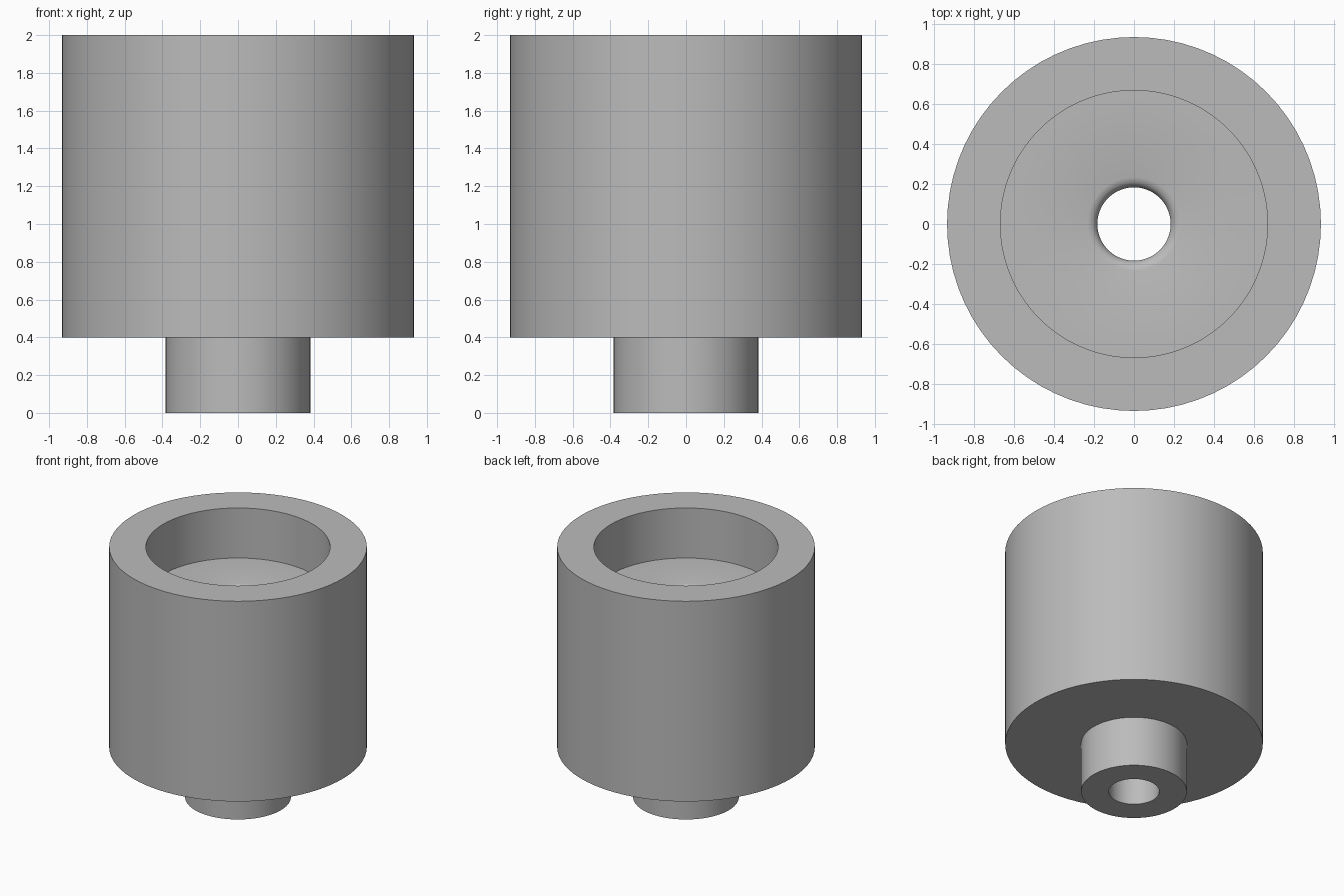
import bpy
import bmesh
import math
from mathutils import Matrix, Vector

cube = bpy.data.objects.get("Cube")
if cube:
    bpy.data.objects.remove(cube, do_unlink=True)

SEGMENTS = 72
OUTER_R, BORE_R, STEM_R, HOLE_R = 0.933, 0.667, 0.383, 0.183
TOP, FLOOR, STEP = 2.0, 1.6, 0.4
SOFT = 0.05  # eased edge where the floor drops into the hole

grey = bpy.data.materials.new("plain grey")
grey.use_nodes = True
colour = (0.5, 0.5, 0.5, 1)
grey.diffuse_color = colour
grey.node_tree.nodes["Principled BSDF"].inputs["Base Color"].default_value = colour


def lathe(name, profile):
    """Spin a closed (radius, height) profile around the vertical axis."""
    bm = bmesh.new()
    verts = [bm.verts.new((r, 0, z)) for r, z in profile]
    edges = [bm.edges.new((a, b)) for a, b in zip(verts, verts[1:] + verts[:1])]
    bmesh.ops.spin(bm, geom=verts + edges, cent=(0, 0, 0), axis=(0, 0, 1),
                   angle=math.tau, steps=SEGMENTS, use_merge=True)
    bmesh.ops.remove_doubles(bm, verts=bm.verts, dist=0.0001)
    bmesh.ops.recalc_face_normals(bm, faces=bm.faces)
    mesh = bpy.data.meshes.new(name)
    bm.to_mesh(mesh)
    bm.free()
    mesh.materials.append(grey)
    obj = bpy.data.objects.new(name, mesh)
    bpy.context.collection.objects.link(obj)
    bpy.ops.object.select_all(action='DESELECT')
    obj.select_set(True)
    bpy.context.view_layer.objects.active = obj
    bpy.ops.object.shade_smooth_by_angle(angle=math.radians(40))
    return obj


# Rounded lip of the drain hole
lip = [(HOLE_R + SOFT * (1 - math.cos(a)), FLOOR - SOFT * (1 - math.sin(a)))
       for a in (0, math.pi / 6, math.pi / 3, math.pi / 2)]

# Cup with bore, stepped stem and through hole in one closed profile
lathe("stepped_cup", [
    (HOLE_R, 0), (STEM_R, 0), (STEM_R, STEP), (OUTER_R, STEP),
    (OUTER_R, TOP), (BORE_R, TOP), (BORE_R, FLOOR),
] + lip[::-1])
